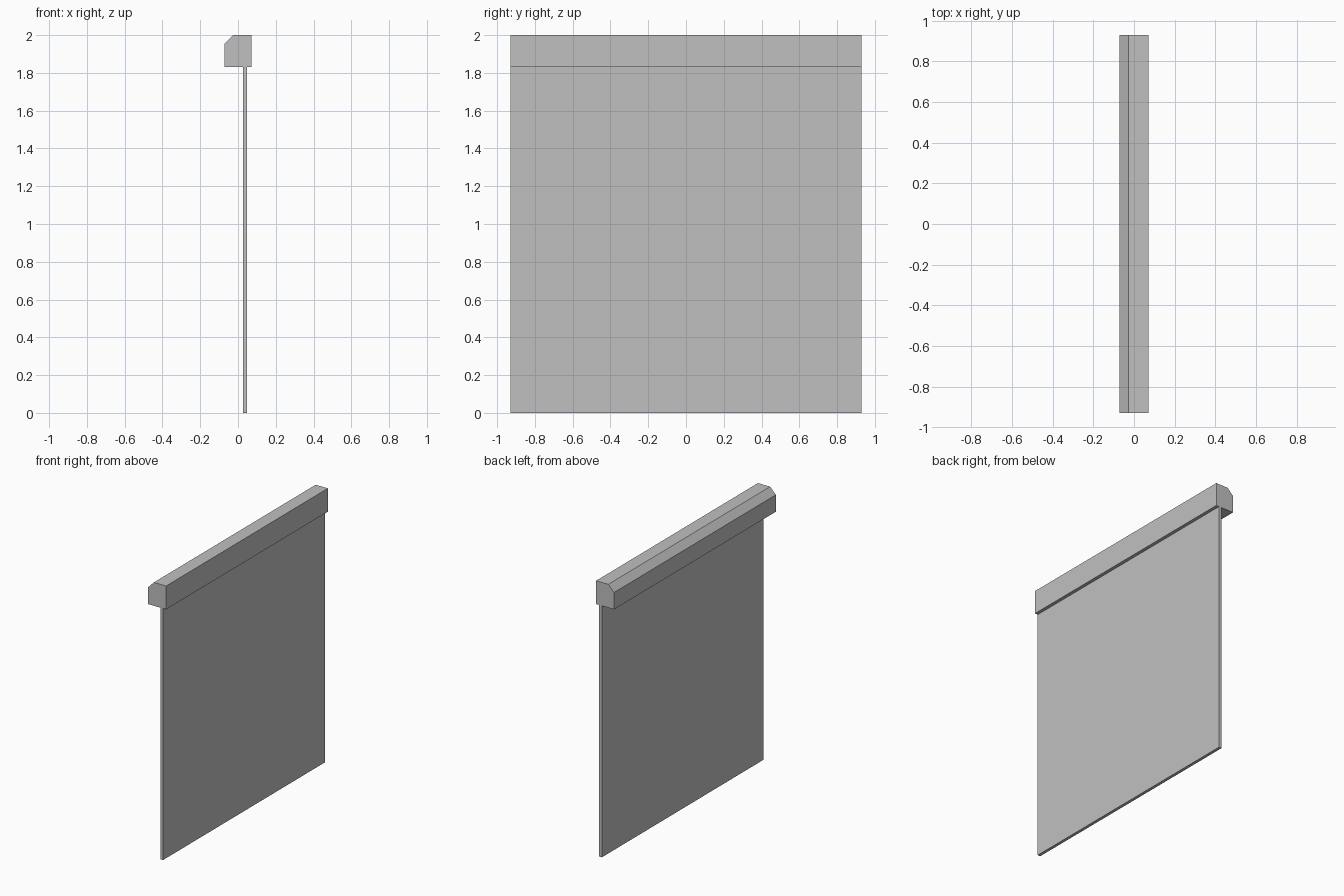
import bpy
import bmesh

cube = bpy.data.objects.get("Cube")
if cube:
    bpy.data.objects.remove(cube, do_unlink=True)

HALF_WIDTH = 0.93

# Single light grey finish
grey = bpy.data.materials.new("light_grey")
grey.use_nodes = True
colour = (0.53, 0.53, 0.53, 1.0)
grey.diffuse_color = colour
grey.node_tree.nodes["Principled BSDF"].inputs["Base Color"].default_value = colour


def extrude_profile(name, profile):
    """Sweep a closed x-z profile along the full width in y."""
    bm = bmesh.new()
    face = bm.faces.new([bm.verts.new((x, -HALF_WIDTH, z)) for x, z in profile])
    result = bmesh.ops.extrude_face_region(bm, geom=[face], use_keep_orig=True)
    moved = [v for v in result["geom"] if isinstance(v, bmesh.types.BMVert)]
    bmesh.ops.translate(bm, verts=moved, vec=(0, 2 * HALF_WIDTH, 0))
    bmesh.ops.recalc_face_normals(bm, faces=bm.faces)
    mesh = bpy.data.meshes.new(name)
    bm.to_mesh(mesh)
    bm.free()
    mesh.materials.append(grey)
    obj = bpy.data.objects.new(name, mesh)
    bpy.context.collection.objects.link(obj)
    return obj


# Housing with one chamfered upper edge
extrude_profile("blind_housing", [
    (-0.072, 1.83), (0.072, 1.83), (0.072, 2.0), (-0.026, 2.0), (-0.072, 1.953)])

# Thin hanging sheet
extrude_profile("blind_sheet", [
    (0.026, 0.0), (0.048, 0.0), (0.048, 1.83), (0.026, 1.83)])
